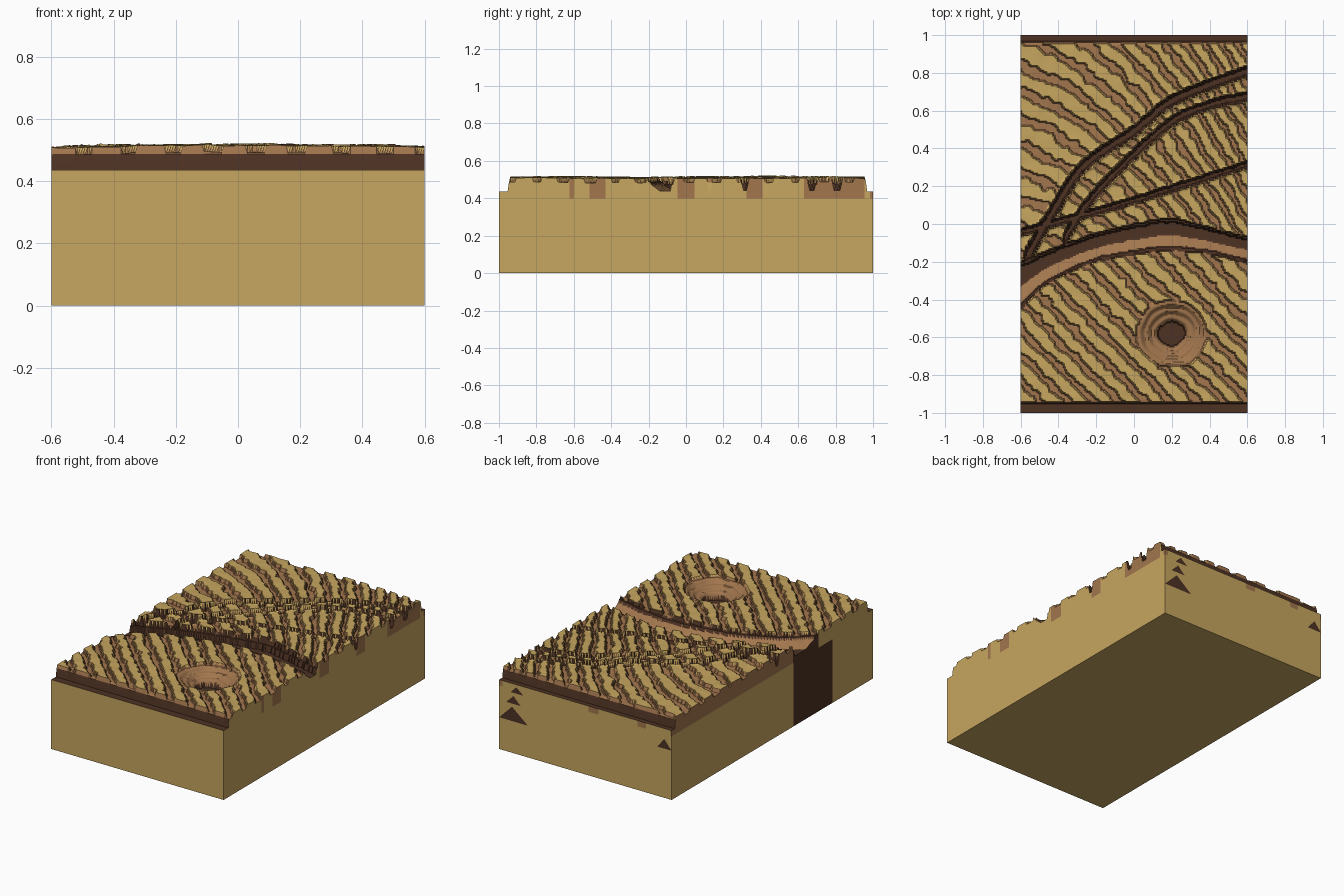
import bpy, bmesh, math
from mathutils import Vector, noise

if "Cube" in bpy.data.objects:
    bpy.data.objects.remove(bpy.data.objects["Cube"])

SAND, BROWN, DARK = 0, 1, 2
mats = []
for name, col in (("sand_soil", (0.57, 0.38, 0.115, 1)),
                  ("brown_soil", (0.36, 0.18, 0.075, 1)),
                  ("dark_soil", (0.075, 0.032, 0.017, 1))):
    m = bpy.data.materials.new(name)
    m.diffuse_color = col
    m.use_nodes = True
    m.node_tree.nodes["Principled BSDF"].inputs["Base Color"].default_value = m.diffuse_color
    mats.append(m)


def curve(points, x):
    # smooth y(x) through a few points (Hermite), flat beyond the ends
    n = len(points)
    slope = []
    for i in range(n):
        a, b = points[max(i - 1, 0)], points[min(i + 1, n - 1)]
        slope.append((b[1] - a[1]) / (b[0] - a[0]))
    for i in range(n - 1):
        (x0, y0), (x1, y1) = points[i], points[i + 1]
        if x <= x1 or i == n - 2:
            h = x1 - x0
            t = min(max((x - x0) / h, 0), 1)
            return ((2*t**3 - 3*t*t + 1) * y0 + (t**3 - 2*t*t + t) * h * slope[i]
                    + (3*t*t - 2*t**3) * y1 + (t**3 - t*t) * h * slope[i + 1])


def rough(x, y, scale, seed=0.0):
    return noise.noise(Vector((x * scale, y * scale, seed)))


# wheel ruts (points, half width) and the two banks of the ditch
RUTS = [
    ([(-0.58, -0.2), (-0.45, 0.03), (-0.27, 0.3), (0, 0.49), (0.2, 0.65), (0.6, 0.81)], 0.024),
    ([(-0.37, -0.08), (-0.25, 0.1), (-0.1, 0.27), (0.2, 0.54), (0.4, 0.63), (0.6, 0.675)], 0.021),
    ([(-0.6, -0.045), (0, 0.125), (0.6, 0.315)], 0.016),
]
NORTH_BANK = [(-0.6, -0.2), (-0.4, -0.12), (-0.2, -0.05), (0.05, 0.01), (0.2, 0.025), (0.4, -0.02), (0.6, -0.07)]
SOUTH_BANK = [(-0.6, -0.46), (-0.5, -0.35), (-0.4, -0.285), (-0.2, -0.2), (0.05, -0.155), (0.2, -0.14), (0.4, -0.16), (0.6, -0.205)]


def ground(x, y, xs):
    """Height and soil type at a point; xs holds the curves evaluated at x."""
    ruts, north, south = xs
    z = 0.514 + 0.007 * rough(x, y, 3) + 0.003 * rough(x, y, 14, 4) - 0.007 * (abs(x) / 0.6) ** 4
    kind = SAND
    # ploughed furrows
    if y > (north + south) / 2:
        f = (0.42 * x * x + 0.735 * x + 0.7 * y) / 0.1
    else:
        f = 0.707 * (x + y) / 0.097 + 0.42
    f += 0.16 * rough(x, y, 22, 2) + 0.15 * rough(x, y, 7, 7)
    width = 0.19 + 0.06 * rough(x, y, 30, 9)
    if abs(f - round(f)) < width:
        z, kind = z - 0.022, BROWN
    # wheel ruts with a small ridge along each side
    for c, slope, half in ruts:
        d = abs(y - c) / math.sqrt(1 + slope * slope) + 0.004 * rough(x, y, 35, 5)
        if d < half * 0.75:
            z, kind = 0.442, DARK
        elif d < half * 1.15 and kind != DARK:
            z, kind = min(z, 0.475), DARK
        elif d < half * 1.6 and kind != DARK:
            z, kind = z + 0.004, SAND
    # ditch: dark floor, brown bench, dark southern bank
    t = (north + 0.006 * rough(x, y, 25) - y) / (north - south)
    if 0 < t < 1:
        if t < 0.1:
            z, kind = 0.475, DARK
        elif t < 0.5:
            z, kind = 0.438, DARK
        elif t < 0.86:
            z, kind = 0.438 + 0.035 * (t - 0.5) / 0.36, BROWN
        else:
            z, kind = 0.488, DARK
    # stepped crater
    r = math.hypot(x - 0.2, (y + 0.58) * 1.08) + 0.012 * rough(x, y, 12, 3)
    if r < 0.19:
        if r < 0.072:
            z, kind = 0.41, DARK
        else:
            z = 0.44 + 0.065 * (r - 0.072) / 0.118 + 0.005 * math.sin(r * 160)
            kind = BROWN
    # lowered ledges along front and back
    edge = max(0.0, min(y + 0.952, 0.966 - y))
    if edge == 0:
        z, kind = 0.436, DARK
    elif edge < 0.008:
        z, kind = min(z, 0.488), BROWN
    return z, kind


# field surface
NX, NY = 156, 260
DX, DY = 1.2 / NX, 2.0 / NY
verts, faces, kinds = [], [], []


def at_x(x):
    r = []
    for pts, half in RUTS:
        if x < pts[0][0] - 0.004:
            continue
        c = curve(pts, x)
        r.append((c, (curve(pts, x + 0.005) - curve(pts, x - 0.005)) / 0.01, half))
    return r, curve(NORTH_BANK, x), curve(SOUTH_BANK, x)


soil = {}
for i in range(NX + 1):
    x = -0.6 + i * DX
    xs = at_x(x)
    for j in range(NY + 1):
        y = -1 + j * DY
        z, soil[i, j] = ground(x, y, xs)
        verts.append((x, y, z))
idx = lambda i, j: i * (NY + 1) + j
for i in range(NX):
    for j in range(NY):
        faces.append((idx(i, j), idx(i + 1, j), idx(i + 1, j + 1), idx(i, j + 1)))
        corner = sorted(soil[a, b] for a in (i, i + 1) for b in (j, j + 1))
        kinds.append(corner[2])

# ragged skirt from the field edge down to the base block
BASE = 0.40
ring = [(i, 0) for i in range(NX)] + [(NX, j) for j in range(NY)]
ring += [(i, NY) for i in range(NX, 0, -1)] + [(0, j) for j in range(NY, 0, -1)]
first = len(verts)
for i, j in ring:
    x, y, z = verts[idx(i, j)]
    verts.append((x, y, BASE))
n = len(ring)
for k in range(n):
    a, b = ring[k], ring[(k + 1) % n]
    faces.append((idx(*b), idx(*a), first + k, first + (k + 1) % n))
    x, y, z = verts[idx(*a)]
    kind = SAND
    if a[0] == 0 and b[0] == 0 and y > -0.2:
        kind = BROWN
    elif a[0] == 0 and b[0] == 0 and y > -0.46:
        kind = DARK
    elif a[1] > 0 and rough(x, y, 9, 1) > 0.25:
        kind = BROWN
    kinds.append(kind)

me = bpy.data.meshes.new("ploughed_field")
me.from_pydata(verts, [], faces)
for m in mats:
    me.materials.append(m)
me.polygons.foreach_set("material_index", kinds)
field = bpy.data.objects.new("ploughed_field", me)
bpy.context.collection.objects.link(field)
bpy.context.view_layer.objects.active = field
field.select_set(True)
bpy.ops.object.shade_smooth_by_angle(angle=math.radians(35))


def flat_object(name, polys):
    # polys: list of (points, soil type)
    bm = bmesh.new()
    for pts, kind in polys:
        bm.faces.new([bm.verts.new(p) for p in pts]).material_index = kind
    bmesh.ops.remove_doubles(bm, verts=bm.verts, dist=1e-5)
    mesh = bpy.data.meshes.new(name)
    bm.to_mesh(mesh)
    bm.free()
    for m in mats:
        mesh.materials.append(m)
    bpy.context.collection.objects.link(bpy.data.objects.new(name, mesh))


def wall(a, b, kind=SAND):
    return ([(*a, 0), (*b, 0), (*b, BASE), (*a, BASE)], kind)


# base block, with the dark panel under the ditch on the left side
c = [(-0.6, -1), (0.6, -1), (0.6, 1), (-0.6, 1)]
flat_object("base_block", [
    wall(c[0], c[1]), wall(c[1], c[2]), wall(c[2], c[3]),
    wall(c[3], (-0.6, -0.21)), wall((-0.6, -0.21), (-0.6, -0.6), DARK), wall((-0.6, -0.6), c[0]),
    ([(x, y, 0) for x, y in reversed(c)], SAND)])

# dark triangular stains on the back
stains = [((0.6, 0.2), (0.40, 0.2), (0.51, 0.29)), ((0.55, 0.31), (0.45, 0.31), (0.50, 0.36)),
          ((0.52, 0.38), (0.43, 0.38), (0.48, 0.42)), ((-0.5, 0.31), (-0.6, 0.31), (-0.55, 0.37))]
flat_object("back_stains", [([(x, 1.001, z) for x, z in t], DARK) for t in stains])
